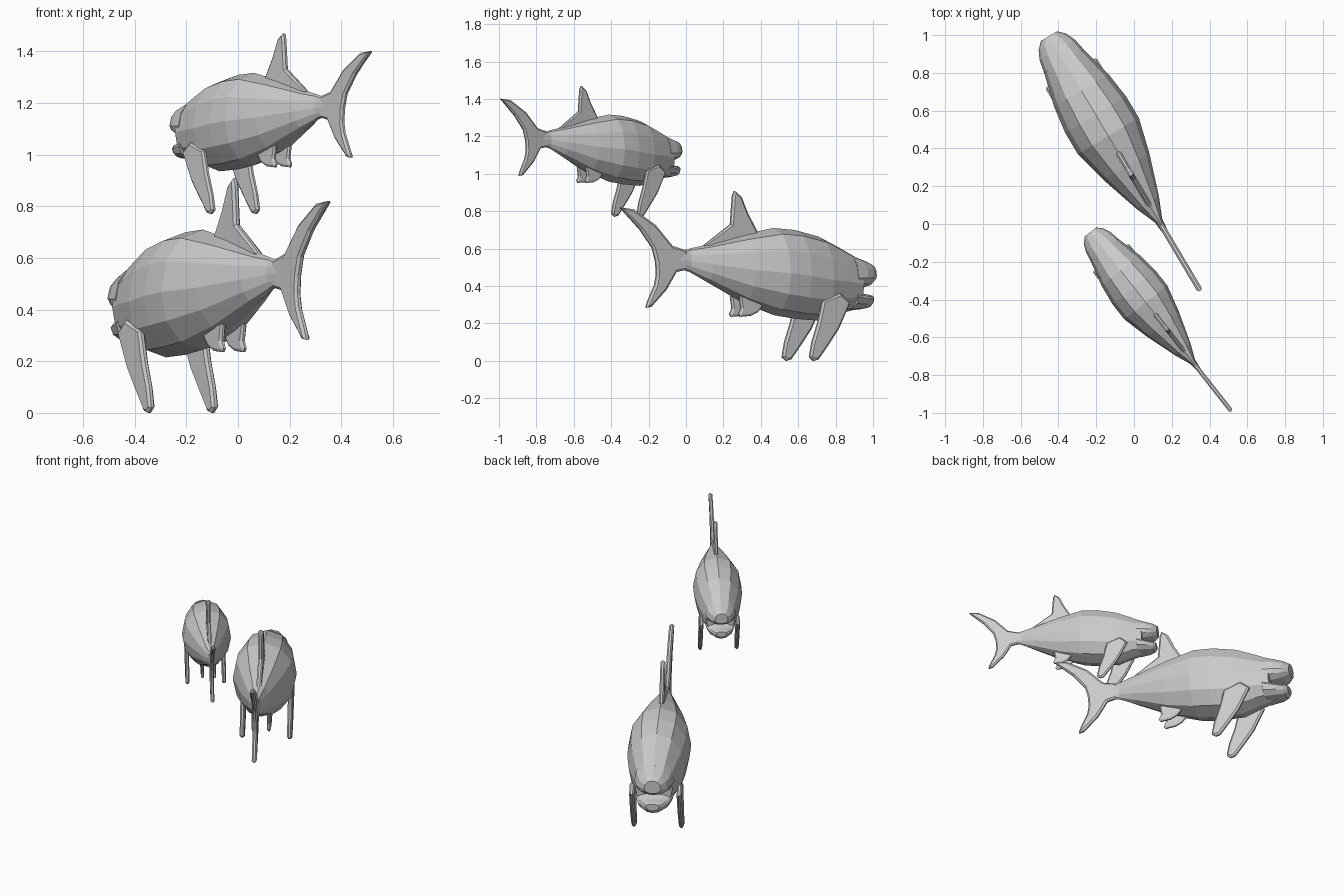
import bpy, bmesh, math
from mathutils import Matrix

if "Cube" in bpy.data.objects:
    bpy.data.objects.remove(bpy.data.objects["Cube"])

grey = bpy.data.materials.new("pale grey")
grey.diffuse_color = (0.6, 0.6, 0.6, 1)
grey.use_nodes = True
grey.node_tree.nodes["Principled BSDF"].inputs["Base Color"].default_value = grey.diffuse_color

SIDES = 12


def finish(name, bm, place):
    bmesh.ops.recalc_face_normals(bm, faces=bm.faces)
    me = bpy.data.meshes.new(name)
    bm.to_mesh(me)
    bm.free()
    me.materials.append(grey)
    ob = bpy.data.objects.new(name, me)
    ob.matrix_world = place
    bpy.context.collection.objects.link(ob)
    return ob


def loft(name, rings, place, belly=0.5):
    """Closed skin through oval rings given as (station, top, bottom, half width)."""
    bm = bmesh.new()
    loops = []
    for y, top, bottom, w in rings:
        mid = bottom + (top - bottom) * belly
        loop = []
        for i in range(SIDES):
            a = 2 * math.pi * i / SIDES
            c, s = math.cos(a), math.sin(a)
            z = mid + s * (top - mid if s > 0 else mid - bottom)
            loop.append(bm.verts.new((w * math.copysign(abs(c) ** 0.9, c), y, z)))
        loops.append(loop)
    for a, b in zip(loops, loops[1:]):
        for i in range(SIDES):
            j = (i + 1) % SIDES
            bm.faces.new((a[i], a[j], b[j], b[i]))
    bm.faces.new(loops[0])
    bm.faces.new(loops[-1])
    return finish(name, bm, place)


def fin(name, outline, x, thick, place):
    """Bevel-edged blade: a thin rim with a thicker, inset middle on both sides."""
    bm = bmesh.new()
    face = bm.faces.new([bm.verts.new((x, y, z)) for y, z in outline])
    ext = bmesh.ops.extrude_face_region(bm, geom=[face])
    moved = [v for v in ext["geom"] if isinstance(v, bmesh.types.BMVert)]
    for v in bm.verts:
        v.co.x = x - thick * 0.2
    for v in moved:
        v.co.x = x + thick * 0.2
    bmesh.ops.recalc_face_normals(bm, faces=bm.faces)
    caps = [f for f in bm.faces if len(f.verts) == len(outline)]
    bmesh.ops.inset_individual(bm, faces=caps, thickness=0.012, depth=thick * 0.3)
    bmesh.ops.triangulate(bm, faces=[f for f in bm.faces if len(f.verts) > 4])
    return finish(name, bm, place)


# Profiles: along the body, then height
BODY = [(-0.15, 0.575, 0.50, 0.012), (-0.05, 0.60, 0.475, 0.022),
        (0.06, 0.622, 0.42, 0.068), (0.28, 0.675, 0.31, 0.14),
        (0.47, 0.71, 0.245, 0.188), (0.60, 0.70, 0.225, 0.188),
        (0.75, 0.665, 0.215, 0.168), (0.87, 0.61, 0.25, 0.137),
        (0.97, 0.56, 0.272, 0.112)]
SNOUT = [(0.93, 0.575, 0.37, 0.122), (1.00, 0.547, 0.385, 0.108),
         (1.05, 0.53, 0.40, 0.085), (1.085, 0.51, 0.425, 0.05)]
JAW = [(0.93, 0.385, 0.268, 0.118), (1.01, 0.36, 0.275, 0.095),
       (1.055, 0.355, 0.283, 0.065), (1.075, 0.35, 0.305, 0.04)]
DORSAL = [(0.034, 0.615), (0.12, 0.60), (0.38, 0.66), (0.37, 0.69), (0.31, 0.79),
          (0.27, 0.877), (0.227, 0.909), (0.215, 0.88), (0.203, 0.73)]
TAIL = [(-0.483, 0.82), (-0.40, 0.81), (-0.265, 0.727), (-0.159, 0.615),
        (-0.07, 0.59), (-0.07, 0.487), (-0.134, 0.475), (-0.196, 0.38),
        (-0.29, 0.289), (-0.322, 0.283), (-0.315, 0.31), (-0.268, 0.406),
        (-0.257, 0.46), (-0.262, 0.53), (-0.283, 0.604), (-0.358, 0.70)]
PECTORAL = [(0.86, 0.31), (0.79, 0.17), (0.73, 0.09), (0.665, 0.008), (0.635, 0.0),
            (0.61, 0.02), (0.625, 0.10), (0.66, 0.20), (0.69, 0.32), (0.80, 0.36)]
PELVIC = [(0.38, 0.30), (0.345, 0.26), (0.30, 0.24), (0.235, 0.235), (0.225, 0.25),
          (0.24, 0.28), (0.23, 0.345), (0.36, 0.35)]


def build_fish(label, loc, turn, scale):
    place = (Matrix.Translation(loc) @ Matrix.Rotation(math.radians(turn), 4, 'Z')
             @ Matrix.Scale(scale, 4))
    loft(label + "_body", BODY, place, 0.48)
    loft(label + "_snout", SNOUT, place, 0.35)
    loft(label + "_lower_jaw", JAW, place, 0.65)
    fin(label + "_dorsal_fin", DORSAL, 0, 0.03, place)
    fin(label + "_tail_fin", TAIL, 0, 0.03, place)
    for side, s in (("left", -1), ("right", 1)):
        fin(f"{label}_{side}_pectoral_fin", PECTORAL, s * 0.143, 0.03, place)
        fin(f"{label}_{side}_pelvic_fin", PELVIC, s * 0.047, 0.024, place)


build_fish("large_fish", (0.104, 0.062, 0), 30.7, 1.0)
build_fish("small_fish", (0.286, -0.699, 0.77), 38.2, 0.77)
